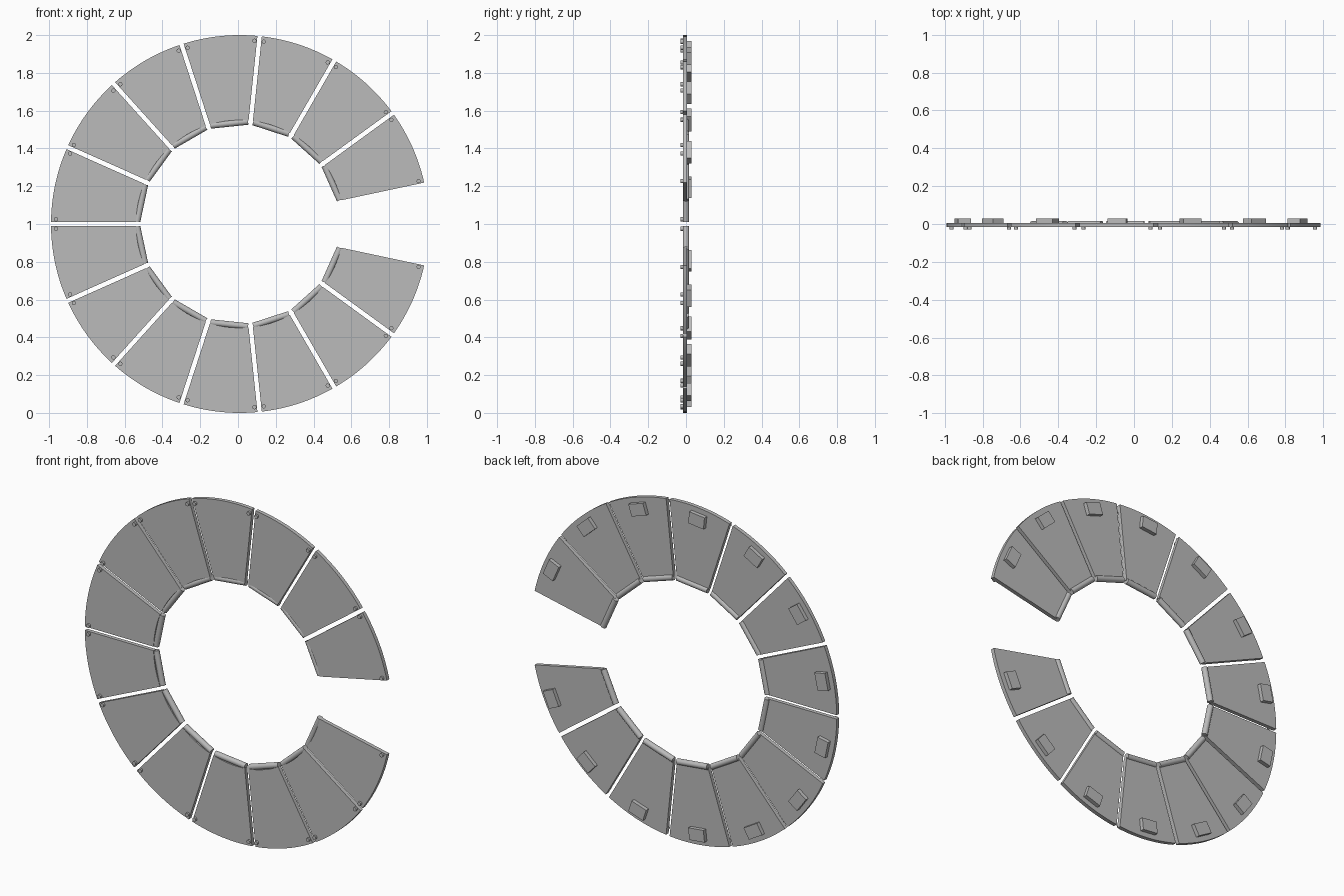
import bpy, bmesh
from math import asin, cos, sin, pi, radians
from mathutils import Matrix, Vector

cube = bpy.data.objects.get("Cube")
if cube:
    bpy.data.objects.remove(cube, do_unlink=True)

COUNT, PITCH = 14, radians(24)
CENTRE = Vector((0.01, 0, 1))
R_OUT, R_IN, HALF_GAP = 1.0, 0.55, 0.0115
FRONT, BACK, DEPTH = -0.017, 0.006, 0.029
STEPS = 12

grey = bpy.data.materials.new("neutral_grey")
grey.use_nodes = True
COLOUR = (0.5, 0.5, 0.5, 1)
grey.diffuse_color = COLOUR
grey.node_tree.nodes["Principled BSDF"].inputs["Base Color"].default_value = COLOUR


def make_mesh(name, bm):
    bmesh.ops.recalc_face_normals(bm, faces=bm.faces)
    mesh = bpy.data.meshes.new(name)
    bm.to_mesh(mesh)
    bm.free()
    mesh.materials.append(grey)
    return mesh


def arc(radius):
    """Arc points of one sector about +x, with parallel clearance at both ends."""
    half = PITCH / 2 - asin(HALF_GAP / radius)
    angles = [half * (2 * i / STEPS - 1) for i in range(STEPS + 1)]
    return [Vector((radius * cos(a), FRONT, radius * sin(a))) for a in angles]


# Flat sector plate
bm = bmesh.new()
outline = arc(R_OUT) + arc(R_IN)[::-1]
face = bm.faces.new([bm.verts.new(p) for p in outline])
extruded = bmesh.ops.extrude_face_region(bm, geom=[face])["geom"]
bmesh.ops.translate(bm, vec=(0, BACK - FRONT, 0),
                    verts=[g for g in extruded if isinstance(g, bmesh.types.BMVert)])
panel = make_mesh("panel", bm)

# Straight round bar along the inner edge
bm = bmesh.new()
bmesh.ops.create_cone(bm, cap_ends=True, segments=24, radius1=0.017, radius2=0.017,
                      depth=0.2, matrix=Matrix.Translation((0.535, 0, 0)))
inner_bar = make_mesh("inner_bar", bm)

# Block on the back near the rim
bm = bmesh.new()
bmesh.ops.create_cube(bm, size=1, matrix=Matrix.Translation((0.935, (BACK + DEPTH) / 2, 0))
                      @ Matrix.Diagonal((0.07, DEPTH - BACK, 0.1, 1)))
back_block = make_mesh("back_block", bm)

# Small round studs at the two outer front corners
bm = bmesh.new()
for side in (-1, 1):
    a = side * PITCH / 2
    spot = Vector((0.973 * cos(a) + 0.025 * abs(sin(a)), (FRONT - DEPTH) / 2,
                   0.973 * sin(a) - side * 0.025 * cos(a)))
    bmesh.ops.create_cone(bm, cap_ends=True, segments=16, radius1=0.011, radius2=0.011,
                          depth=DEPTH + FRONT,
                          matrix=Matrix.Translation(spot) @ Matrix.Rotation(pi / 2, 4, "X"))
corner_studs = make_mesh("corner_studs", bm)

# Repeat the parts around the open ring
for n in range(COUNT):
    turn = Matrix.Rotation(-PITCH * (n + 1), 4, "Y")
    for mesh in (panel, inner_bar, back_block, corner_studs):
        obj = bpy.data.objects.new(f"{mesh.name}_{n + 1}", mesh)
        obj.matrix_world = Matrix.Translation(CENTRE) @ turn
        bpy.context.collection.objects.link(obj)
        obj.select_set(True)
        bpy.context.view_layer.objects.active = obj

bpy.ops.object.shade_smooth_by_angle(angle=radians(35))
